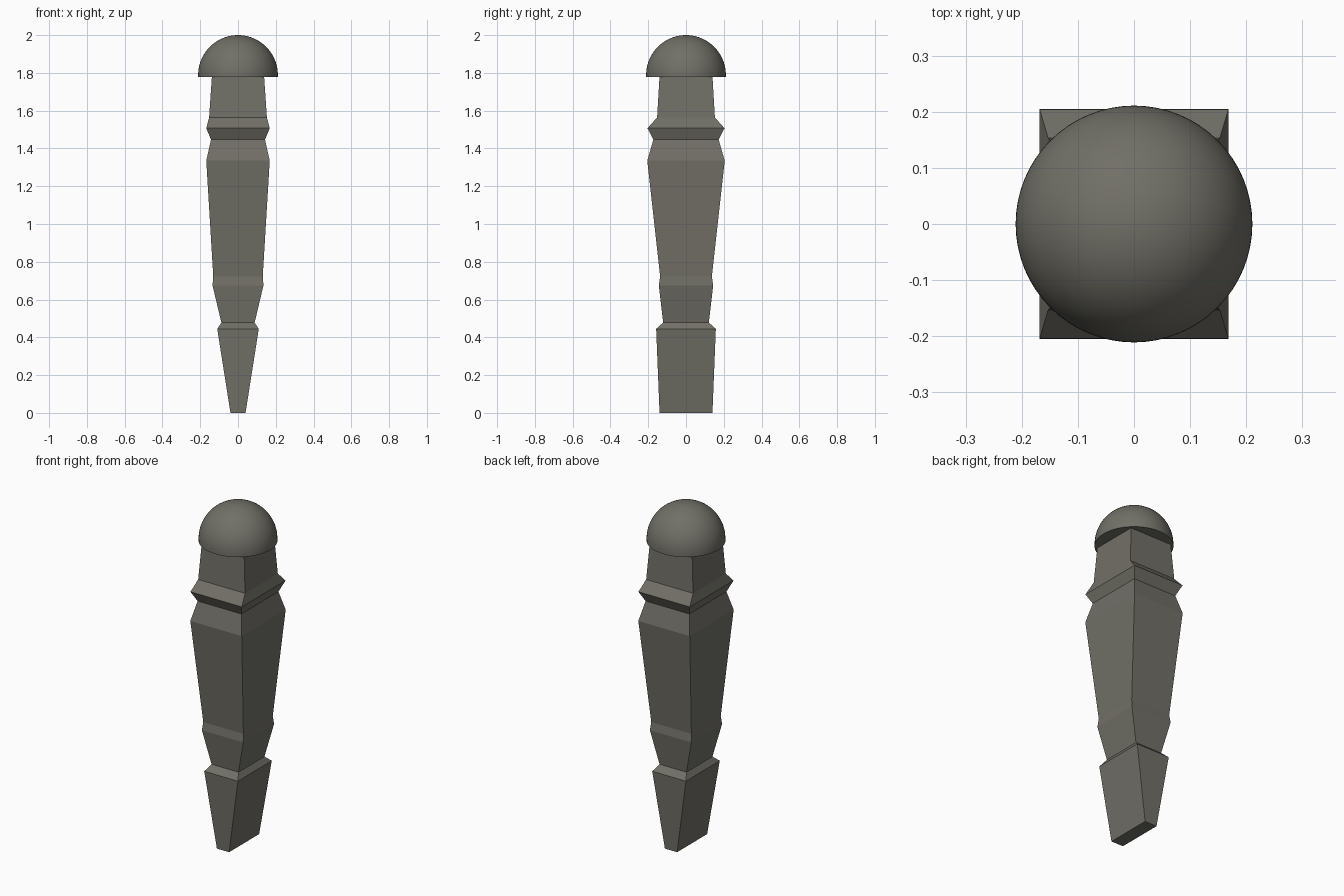
import bpy, bmesh, math

if "Cube" in bpy.data.objects:
    bpy.data.objects.remove(bpy.data.objects["Cube"])

stone = bpy.data.materials.new("warm dark grey")
stone.diffuse_color = (0.165, 0.160, 0.135, 1)
stone.use_nodes = True
stone.node_tree.nodes["Principled BSDF"].inputs["Base Color"].default_value = stone.diffuse_color


def loft(name, rings):
    """Skin a list of vertex rings into a closed solid."""
    bm = bmesh.new()
    loops = [[bm.verts.new(p) for p in ring] for ring in rings]
    n = len(loops[0])
    for a, b in zip(loops, loops[1:]):
        for i in range(n):
            j = (i + 1) % n
            bm.faces.new((a[i], a[j], b[j], b[i]))
    bm.faces.new(loops[0][::-1])
    bm.faces.new(loops[-1])
    bmesh.ops.recalc_face_normals(bm, faces=bm.faces[:])
    mesh = bpy.data.meshes.new(name)
    bm.to_mesh(mesh)
    bm.free()
    mesh.materials.append(stone)
    obj = bpy.data.objects.new(name, mesh)
    bpy.context.collection.objects.link(obj)
    return obj


# Faceted post: half width, half depth, height
sections = [
    (0.040, 0.140, 0.000), (0.110, 0.158, 0.445), (0.088, 0.121, 0.478),
    (0.135, 0.144, 0.675), (0.131, 0.137, 0.722), (0.168, 0.205, 1.335),
    (0.143, 0.173, 1.447), (0.168, 0.204, 1.507), (0.153, 0.153, 1.564),
    (0.138, 0.140, 1.785),
]
loft("post", [[(-x, -y, z), (x, -y, z), (x, y, z), (-x, y, z)]
              for x, y, z in sections])

# Smooth domed cap with a short straight rim and flat underside
R, BASE, SPRING = 0.211, 1.777, 1.789
profile = [(R, BASE)] + [
    (R * math.cos(a), SPRING + R * math.sin(a))
    for a in (math.radians(89.5) * i / 20 for i in range(21))]
cap = loft("dome_cap", [
    [(r * math.cos(t), r * math.sin(t), z)
     for t in (math.tau * i / 64 for i in range(64))] for r, z in profile])
bpy.context.view_layer.objects.active = cap
cap.select_set(True)
bpy.ops.object.shade_smooth_by_angle(angle=math.radians(35))
